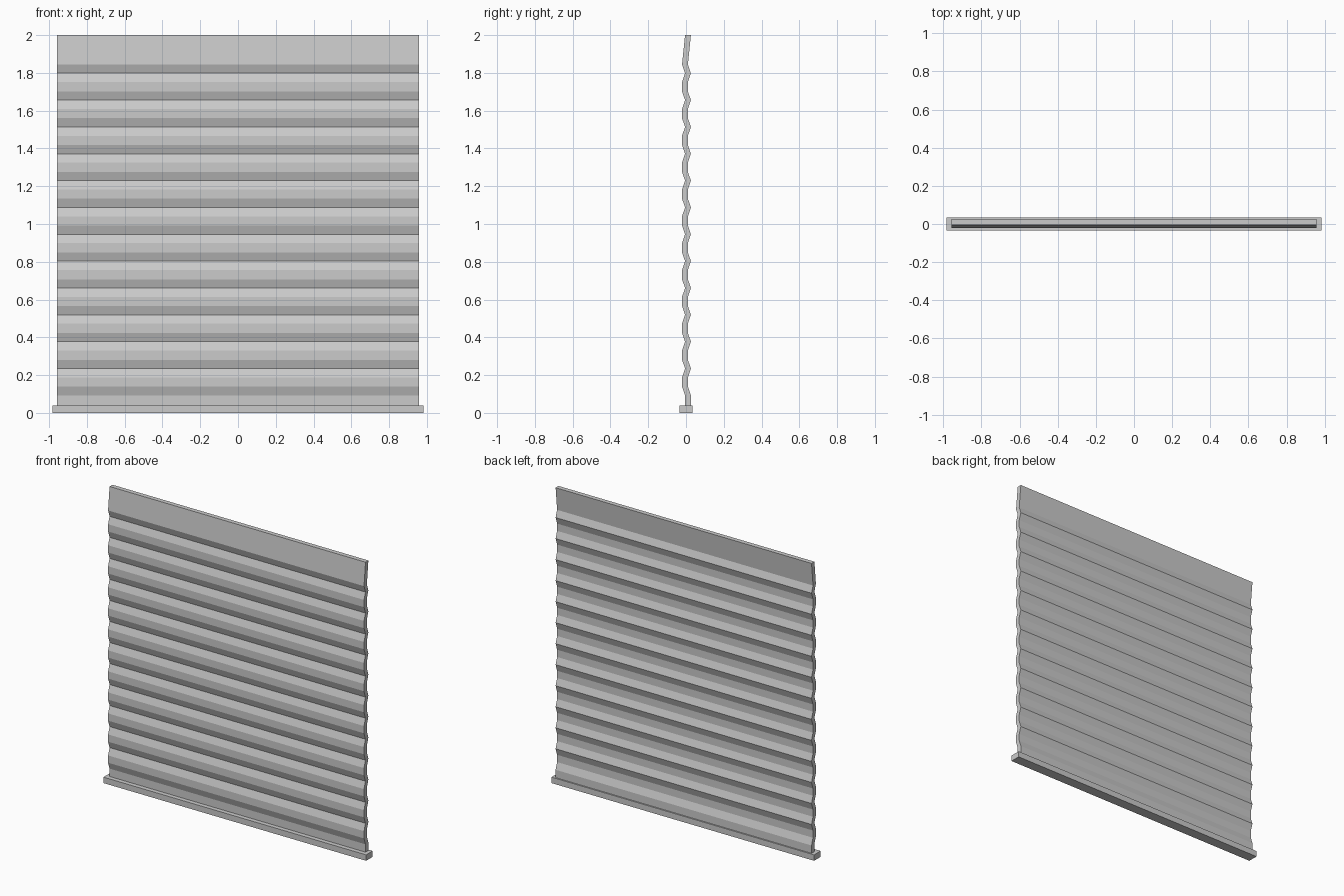
import bpy
import bmesh

if "Cube" in bpy.data.objects:
    bpy.data.objects.remove(bpy.data.objects["Cube"])

PITCH = 0.1421       # height of one corrugation
FIRST_FOLD = 0.093   # lowest inward fold
FOLDS = 13
THICK = 0.031
Y_FRONT, Y_BACK = -0.021, -0.005   # front face: outer flat and inner fold
HALF_W = 0.957


def make_object(name, bm):
    bmesh.ops.recalc_face_normals(bm, faces=bm.faces[:])
    mesh = bpy.data.meshes.new(name)
    bm.to_mesh(mesh)
    bm.free()
    obj = bpy.data.objects.new(name, mesh)
    bpy.context.collection.objects.link(obj)
    return obj


# Corrugated shutter curtain: zigzag profile swept across the width
profile = [(Y_BACK, 0.04)]
for i in range(FOLDS):
    z = FIRST_FOLD + i * PITCH
    profile += [(Y_BACK, z), (Y_FRONT, z + 0.046)]
    if i < FOLDS - 1:
        profile.append((Y_FRONT, z + 0.095))
profile.append((Y_BACK, 2.0))

bm = bmesh.new()
rows = []
for y, z in profile:
    rows.append([bm.verts.new((x, y + dy, z)) for x, dy in
                 ((-HALF_W, 0), (HALF_W, 0), (HALF_W, THICK), (-HALF_W, THICK))])
for a, b in zip(rows, rows[1:]):
    for k in range(4):
        n = (k + 1) % 4
        bm.faces.new((a[k], a[n], b[n], b[k]))
bm.faces.new(rows[0])
bm.faces.new(rows[-1])
make_object("shutter_curtain", bm)

# Bottom bar
bm = bmesh.new()
bmesh.ops.create_cube(bm, size=1)
bmesh.ops.scale(bm, vec=(1.965, 0.07, 0.04), verts=bm.verts[:])
bmesh.ops.translate(bm, vec=(0, 0, 0.02), verts=bm.verts[:])
make_object("bottom_bar", bm)
